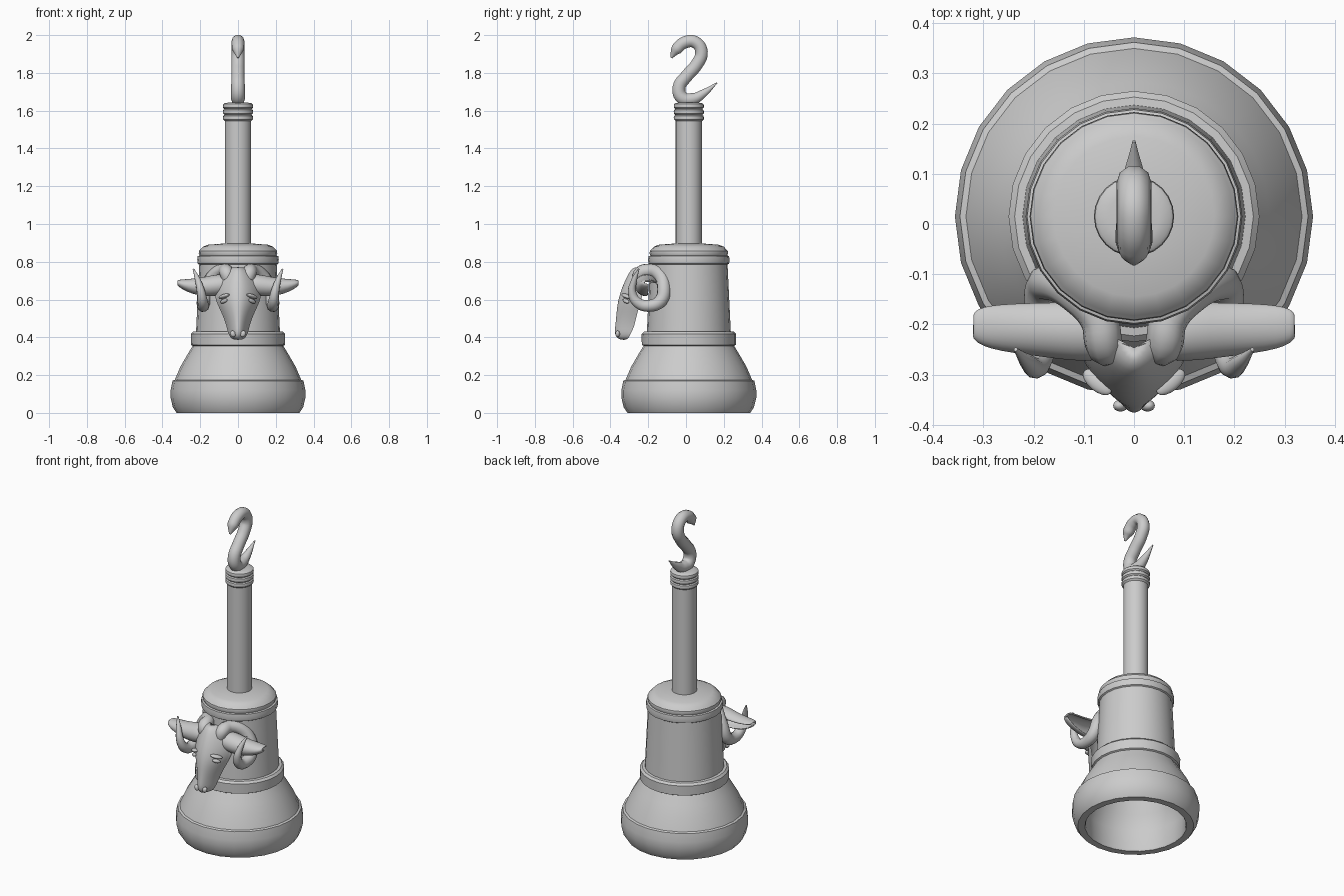
import bpy, math
from math import sin, cos, pi

if "Cube" in bpy.data.objects:
    bpy.data.objects.remove(bpy.data.objects["Cube"])

CY = 0.015  # the bell axis sits slightly behind the origin


def mesh_object(name, verts, faces, angle=35, subdiv=0, thick=0):
    me = bpy.data.meshes.new(name)
    me.from_pydata(verts, [], faces)
    ob = bpy.data.objects.new(name, me)
    bpy.context.collection.objects.link(ob)
    bpy.ops.object.select_all(action='DESELECT')
    ob.select_set(True)
    bpy.context.view_layer.objects.active = ob
    bpy.ops.object.mode_set(mode='EDIT')
    bpy.ops.mesh.select_all(action='SELECT')
    bpy.ops.mesh.normals_make_consistent(inside=False)
    bpy.ops.object.mode_set(mode='OBJECT')
    if thick:
        m = ob.modifiers.new("thickness", 'SOLIDIFY')
        m.thickness = thick
        m.offset = 0
    if subdiv:
        m = ob.modifiers.new("smooth", 'SUBSURF')
        m.levels = m.render_levels = subdiv
    bpy.ops.object.shade_smooth_by_angle(angle=math.radians(angle))
    return ob


def loft(rings, closed=True, caps=True):
    """Bridge equal-length rings of points into faces."""
    n = len(rings[0])
    verts = [p for r in rings for p in r]
    faces = []
    for i in range(len(rings) - 1):
        for j in range(n if closed else n - 1):
            k = (j + 1) % n
            faces.append((i * n + j, i * n + k, (i + 1) * n + k, (i + 1) * n + j))
    if caps:
        faces += [tuple(range(n)), tuple(range(len(verts) - n, len(verts)))]
    return verts, faces


def lathe(name, profile, sides=24):
    rings = [[(r * sin(2 * pi * k / sides), CY + r * cos(2 * pi * k / sides), z)
              for k in range(sides)] for r, z in profile]
    return mesh_object(name, *loft(rings))


def tube(name, pts, sides=3):
    """Tapered round tube through (x, y, z, radius) points."""
    cu = bpy.data.curves.new(name, 'CURVE')
    cu.dimensions = '3D'
    cu.bevel_depth = 1
    cu.bevel_resolution = sides
    cu.resolution_u = 5
    cu.use_fill_caps = True
    sp = cu.splines.new('BEZIER')
    sp.bezier_points.add(len(pts) - 1)
    for b, (x, y, z, r) in zip(sp.bezier_points, pts):
        b.co = (x, y, z)
        b.radius = r
        b.handle_left_type = b.handle_right_type = 'AUTO'
    ob = bpy.data.objects.new(name, cu)
    bpy.context.collection.objects.link(ob)
    bpy.ops.object.select_all(action='DESELECT')
    ob.select_set(True)
    bpy.context.view_layer.objects.active = ob
    bpy.ops.object.convert(target='MESH')
    bpy.ops.object.shade_smooth_by_angle(angle=math.radians(50))


def ball(name, loc, scale, rot=(0, 0, 0)):
    bpy.ops.mesh.primitive_uv_sphere_add(segments=16, ring_count=10, radius=1,
                                         location=loc, rotation=rot)
    ob = bpy.context.object
    ob.name = name
    ob.scale = scale
    bpy.ops.object.shade_smooth()


# Bell: hollow shell, starting at the inner ceiling and running over the outside
lathe("bell_body", [
    (0.10, 0.80), (0.17, 0.76), (0.185, 0.43), (0.205, 0.36), (0.26, 0.22), (0.285, 0.13),
    (0.28, 0.012), (0.285, 0.0), (0.325, 0.0), (0.345, 0.03), (0.357, 0.08), (0.357, 0.12),
    (0.347, 0.17), (0.335, 0.175), (0.305, 0.245), (0.27, 0.305), (0.24, 0.355),
    (0.249, 0.36), (0.25, 0.418), (0.238, 0.43), (0.222, 0.432),
    (0.205, 0.785), (0.213, 0.79), (0.216, 0.81), (0.213, 0.83), (0.203, 0.833),
    (0.208, 0.845), (0.206, 0.858), (0.198, 0.866), (0.185, 0.88), (0.16, 0.89), (0.06, 0.898)])

# Shaft with three rounded rings at its top
shaft = [(0.07, 0.88), (0.07, 1.545)]
for i in range(3):
    z = 1.547 + i * 0.031
    shaft += [(0.072, z), (0.079, z + 0.007), (0.08, z + 0.016), (0.078, z + 0.025), (0.072, z + 0.03)]
shaft += [(0.05, 1.643)]
lathe("shaft", shaft)

# Hook on top
tube("hook", [(0, y, z, r) for y, z, r in [
    (-0.078, 1.88, .006), (-0.05, 1.925, .032), (-0.005, 1.962, .034), (0.05, 1.962, .034),
    (0.082, 1.91, .035), (0.057, 1.845, .035), (0.005, 1.785, .035), (-0.037, 1.722, .036),
    (-0.02, 1.668, .037), (0.035, 1.662, .033), (0.09, 1.69, .023), (0.165, 1.748, .003)]])

# Ram head: sections of height, half width, front y, back y
rings = []
N = 20
for z, w, yf, yb in [(.772, .035, -.275, -.19), (.755, .075, -.295, -.16), (.72, .105, -.315, -.14),
                     (.67, .125, -.338, -.14), (.61, .128, -.358, -.15), (.56, .104, -.367, -.17),
                     (.51, .08, -.371, -.19), (.46, .063, -.376, -.205), (.43, .056, -.379, -.225),
                     (.405, .047, -.374, -.25), (.386, .026, -.35, -.285)]:
    mid = yf * 0.35 + yb * 0.65
    ring = []
    for k in range(N):
        t = 2 * pi * k / N
        s = sin(t)
        pinch = 1 - 0.3 * max(s, 0)
        y = mid + (yf - mid) * s if s > 0 else mid - (mid - yb) * s
        ring.append((w * cos(t) * pinch, y, z))
    rings.append(ring)
mesh_object("ram_head", *loft(rings), angle=60, subdiv=1)

for sx in (-1, 1):
    side = "left" if sx < 0 else "right"
    # Curled horn
    tube(side + "_horn", [(sx * x, y, z, r) for x, y, z, r in [
        (.05, -.25, .705, .034), (.06, -.24, .74, .038), (.07, -.19, .752, .038),
        (.115, -.14, .735, .038), (.165, -.117, .665, .037), (.182, -.133, .595, .036),
        (.184, -.19, .567, .033), (.187, -.255, .583, .029), (.195, -.285, .635, .023),
        (.212, -.275, .70, .016), (.236, -.25, .762, .004)]])
    # Cupped ear, open towards the back and below
    ear = []
    for x, cy, cz, ry, rz in [(.07, -.21, .68, .06, .05), (.12, -.21, .675, .06, .055),
                              (.18, -.207, .667, .055, .047), (.24, -.204, .67, .05, .037),
                              (.285, -.202, .678, .044, .025), (.312, -.2, .686, .034, .014),
                              (.32, -.2, .69, .02, .007)]:
        ear.append([(sx * x, cy + ry * cos(a), cz + rz * sin(a))
                    for a in [math.radians(25 + 250 * k / 10) for k in range(11)]])
    mesh_object(side + "_ear", *loft(ear, closed=False, caps=False), angle=60, subdiv=1, thick=0.01)
    # Eye, brow and nostril
    ball(side + "_eye", (sx * .075, -.318, .592), (.024, .012, .011), (0, sx * .3, sx * .7))
    ball(side + "_brow", (sx * .073, -.315, .618), (.036, .018, .011), (0, sx * .25, sx * .7))
    ball(side + "_nostril", (sx * .027, -.362, .418), (.014, .012, .018), (0, sx * .4, 0))
